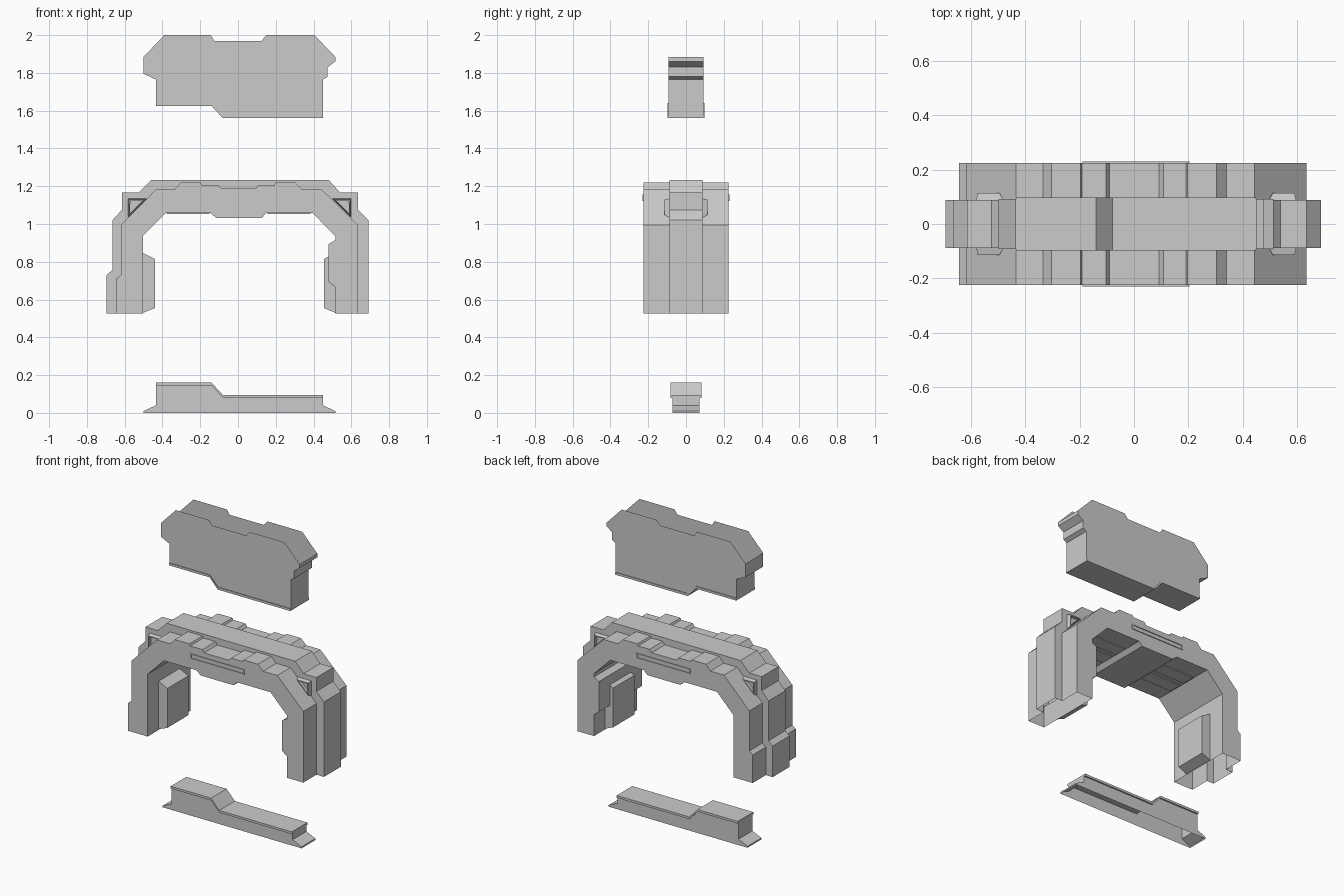
import bpy, bmesh

if "Cube" in bpy.data.objects:
    bpy.data.objects.remove(bpy.data.objects["Cube"])

gray = bpy.data.materials.new("light_gray")
gray.diffuse_color = (0.6, 0.6, 0.6, 1)
gray.use_nodes = True
gray.node_tree.nodes["Principled BSDF"].inputs["Base Color"].default_value = gray.diffuse_color


def finish(name, bm):
    bmesh.ops.recalc_face_normals(bm, faces=bm.faces[:])
    me = bpy.data.meshes.new(name)
    bm.to_mesh(me)
    bm.free()
    me.materials.append(gray)
    ob = bpy.data.objects.new(name, me)
    bpy.context.collection.objects.link(ob)
    return ob


def prism(name, pts, ys, skip=lambda i, band: False):
    """Extrude an x-z profile through the y stations, leaving out skipped walls."""
    bm = bmesh.new()
    rings = [[bm.verts.new((x, y, z)) for x, z in pts] for y in ys]
    n = len(pts)
    bm.faces.new(rings[0])
    bm.faces.new(rings[-1][::-1])
    for b in range(len(ys) - 1):
        for i in range(n):
            if not skip(i, b):
                j = (i + 1) % n
                bm.faces.new((rings[b][i], rings[b + 1][i], rings[b + 1][j], rings[b][j]))
    return finish(name, bm)


def rimmed(name, base, top, y0, y1, rim, depth):
    """Tapered badge on a wall, with an inset recessed face."""
    bm = bmesh.new()
    lo = [bm.verts.new((x, y0, z)) for x, z in base]
    hi = [bm.verts.new((x, y1, z)) for x, z in top]
    n = len(base)
    for i in range(n):
        j = (i + 1) % n
        bm.faces.new((lo[i], lo[j], hi[j], hi[i]))
    face = bm.faces.new(hi)
    bmesh.ops.recalc_face_normals(bm, faces=bm.faces[:])
    bmesh.ops.inset_region(bm, faces=[face], thickness=rim)
    inner = bmesh.ops.extrude_discrete_faces(bm, faces=[face])["faces"][0]
    for v in inner.verts:
        v.co.y += depth if y1 < 0 else -depth
    return finish(name, bm)


FOOT = 0.525
# Arch frame: outer outline from left foot to right foot
outer = [(-.645, FOOT), (-.645, .71), (-.62, .73), (-.62, .995), (-.435, 1.182),
         (-.336, 1.182), (-.305, 1.219), (-.198, 1.219), (-.192, 1.207), (-.103, 1.207),
         (-.09, 1.188), (.093, 1.188), (.108, 1.207), (.192, 1.207), (.198, 1.219),
         (.304, 1.219), (.341, 1.182), (.445, 1.182), (.635, .995), (.635, FOOT)]
# Inner outline from right foot to left foot
inner = [(.515, FOOT), (.515, .667), (.48, .693), (.48, .894), (.515, .915), (.515, .937),
         (.395, 1.058), (.15, 1.058), (.125, 1.032), (-.115, 1.032), (-.145, 1.058),
         (-.384, 1.058), (-.503, .937), (-.503, FOOT)]
frame = outer + inner
last = len(outer) - 1


def frame_skip(i, band):
    a, b = frame[i], frame[(i + 1) % len(frame)]
    return (a[1] == b[1] == FOOT) or (band == 1 and i < last)


prism("arch_frame", frame, (-.225, -.088, .088, .225), frame_skip)

# Raised rib running over the middle of the arch, sitting on the frame outline
rib = [(-.695, FOOT), (-.695, .73), (-.665, .757), (-.665, 1.02), (-.615, 1.075),
       (-.615, 1.167), (-.525, 1.167), (-.46, 1.233), (.48, 1.233), (.54, 1.167),
       (.635, 1.167), (.635, 1.075), (.69, 1.02), (.69, FOOT)]
prism("arch_rib", rib + outer[::-1], (-.088, .088), lambda i, b: i >= len(rib) - 1)

# Sockets on the inner sides of the legs
for side, wall, face in (("left", -.503, -.44), ("right", .515, .455)):
    prism(side + "_socket", [(wall, .847), (face, .815), (face, .555), (wall, .53)], (-.11, .11))

# Thin plates under the lintel
for x0, x1 in ((-.375, -.15), (.155, .385)):
    for y in (-.06, .06):
        prism("lintel_plate", [(x0, 1.06), (x1, 1.06), (x1, 1.053), (x0, 1.053)],
              (y - .045, y + .045))

# Slots on the lintel and corner vents on the rib, front and back
slot = [(-.19, 1.123), (.205, 1.123), (.205, 1.157), (-.19, 1.157)]
for s in (-1, 1):
    rimmed("lintel_slot", slot, slot, s * .224, s * .23, .009, .005)
    for x, d in ((-.582, 1), (.598, -1)):
        base = [(x, 1.135), (x + d * .1, 1.135), (x, 1.035)]
        top = [(x + d * .006, 1.129), (x + d * .086, 1.129), (x + d * .006, 1.049)]
        rimmed("corner_vent", base, top, s * .088, s * .115, .009, .022)

# Upper door leaf, open along its top
leaf = [(-.39, 2), (-.145, 2), (-.125, 1.97), (.125, 1.97), (.15, 2), (.405, 2),
        (.515, 1.885), (.515, 1.86), (.475, 1.83), (.475, 1.78), (.45, 1.765), (.45, 1.56),
        (-.08, 1.56), (-.14, 1.625), (-.435, 1.625), (-.435, 1.765), (-.5, 1.795), (-.5, 1.885)]
prism("upper_door", leaf, (-.092, .092),
      lambda i, b: min(leaf[i][1], leaf[(i + 1) % len(leaf)][1]) >= 1.885)

# Lower door leaf, open along its underside
sill = [(-.5, 0), (-.5, .01), (-.435, .04), (-.435, .15), (-.14, .15), (-.08, .085),
        (.45, .085), (.45, .04), (.515, .01), (.515, 0)]
prism("lower_door", sill, (-.072, .072), lambda i, b: i in (3, 4, 5, 9))

# Stepped lips where the two leaves meet
step = [(-.435, .065), (-.14, .065), (-.08, 0), (.45, 0)]
for name, z, t, w in (("lower_door_lip", .095, -.015, .081), ("upper_door_lip", 1.56, .015, .097)):
    prism(name, [(x, z + h) for x, h in step] + [(x, z + h + t) for x, h in step[::-1]], (-w, w))
